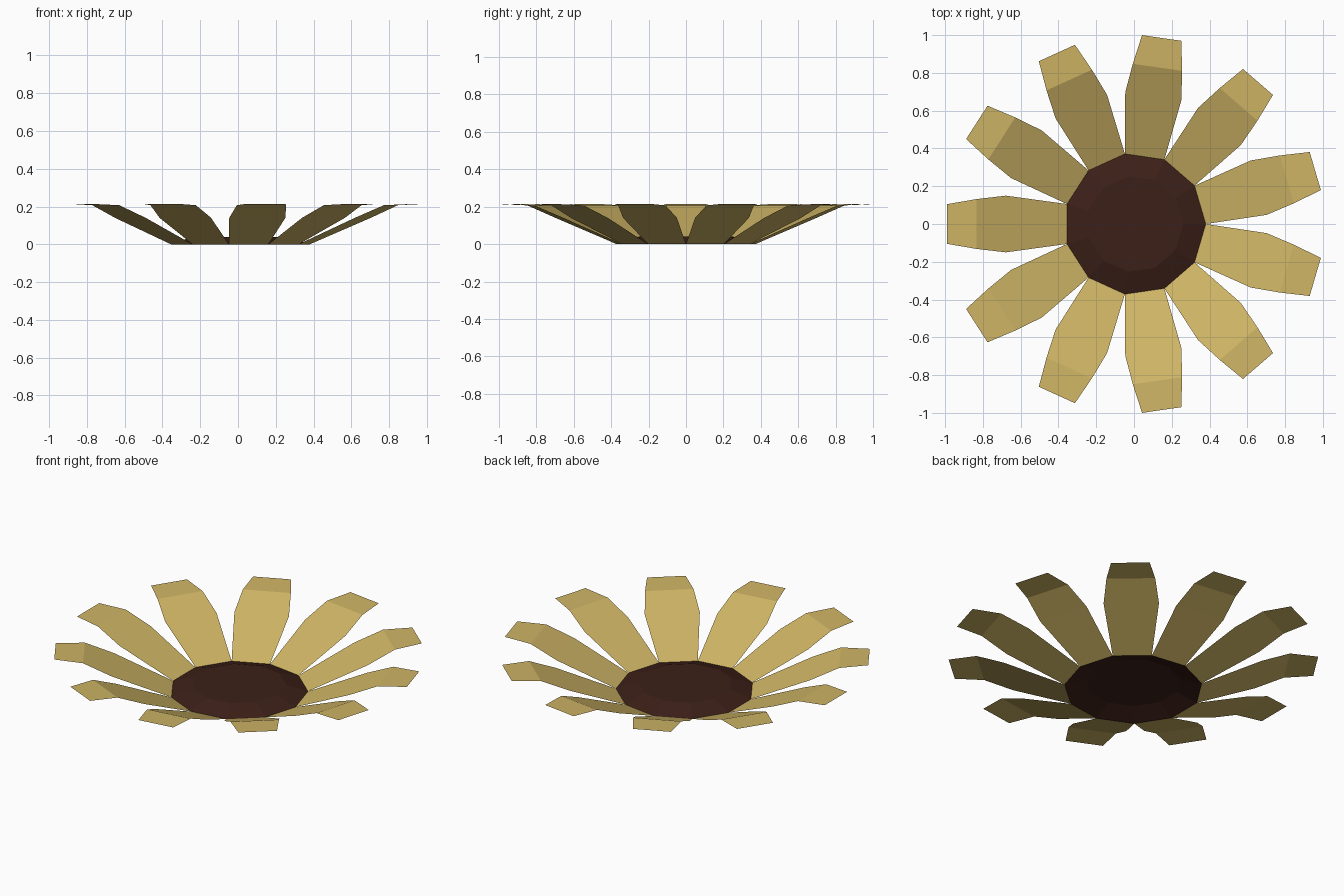
import bpy, bmesh
from math import pi, sin, cos

if "Cube" in bpy.data.objects:
    bpy.data.objects.remove(bpy.data.objects["Cube"])

N = 11            # sides of the centre and number of petals
CX = 0.005        # shift that centres the odd-sided flower
R = 0.375         # centre radius


def material(name, rgb):
    m = bpy.data.materials.new(name)
    m.diffuse_color = (*rgb, 1)
    m.use_nodes = True
    m.node_tree.nodes["Principled BSDF"].inputs["Base Color"].default_value = m.diffuse_color
    return m


def finish(bm, name, mat):
    me = bpy.data.meshes.new(name)
    bm.to_mesh(me)
    bm.free()
    me.materials.append(mat)
    ob = bpy.data.objects.new(name, me)
    bpy.context.collection.objects.link(ob)
    return ob


yellow = material("petal_yellow", (0.62, 0.46, 0.13))
brown = material("seed_brown", (0.045, 0.014, 0.009))

# Seed head: shallow faceted dome, open underneath
bm = bmesh.new()
rings = [[bm.verts.new((CX + r * cos(2 * pi * i / N), r * sin(2 * pi * i / N), z))
          for i in range(N)] for r, z in ((R, 0), (0.255, 0.04))]
for i in range(N):
    j = (i + 1) % N
    bm.faces.new((rings[0][i], rings[0][j], rings[1][j], rings[1][i]))
bm.faces.new(rings[1])
finish(bm, "seed_head", brown)

# Petals: thin sheets rising from each side, with the tip folded level
# (distance from centre, half width, height)
profile = [(R * cos(pi / N), R * sin(pi / N), 0), (0.683, 0.15, 0.14),
           (0.838, 0.132, 0.207), (0.995, 0.105, 0.214)]
for k in range(N):
    a = (k + 0.5) * 2 * pi / N
    bm = bmesh.new()
    rows = [[bm.verts.new((CX + d * cos(a) - s * w * sin(a),
                           d * sin(a) + s * w * cos(a), z)) for s in (-1, 1)]
            for d, w, z in profile]
    for p, q in zip(rows, rows[1:]):
        bm.faces.new((p[0], q[0], q[1], p[1]))
    finish(bm, f"petal_{k + 1}", yellow)
